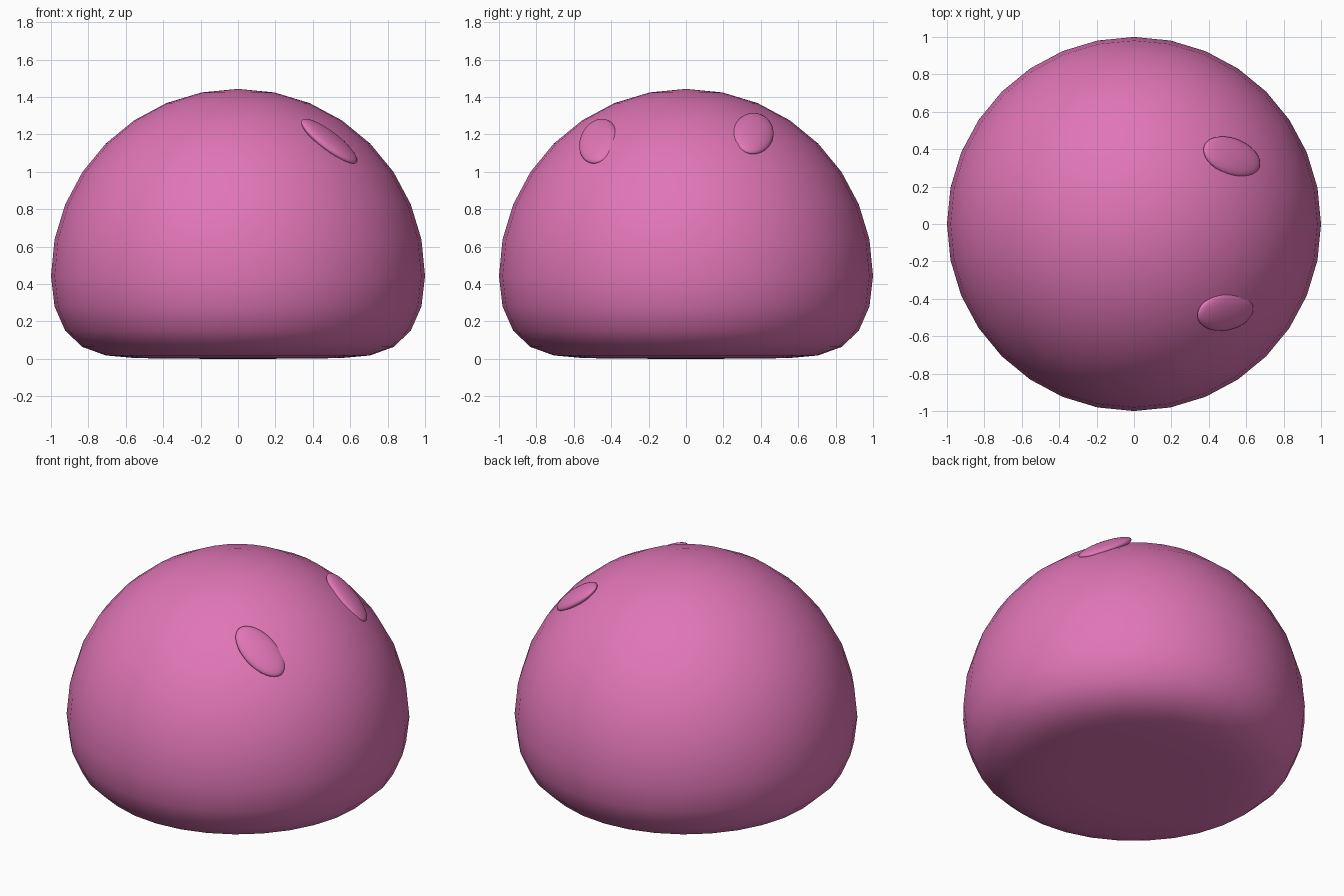
import bpy, math
from mathutils import Vector, Matrix

if "Cube" in bpy.data.objects:
    bpy.data.objects.remove(bpy.data.objects["Cube"])

pink = bpy.data.materials.new("pink")
pink.diffuse_color = (0.75, 0.18, 0.47, 1)
pink.use_nodes = True
pink.node_tree.nodes["Principled BSDF"].inputs["Base Color"].default_value = pink.diffuse_color


def finish(obj, name):
    obj.name = name
    obj.data.materials.append(pink)
    for p in obj.data.polygons:
        p.use_smooth = True


# Body: sphere whose lower half is squashed onto a flat base
CENTRE = 0.443
LOWER = [0.443, 0.28, 0.15, 0.063, 0.018, 0.004, 0.001, 0.0, 0.0]
bpy.ops.mesh.primitive_uv_sphere_add(segments=32, ring_count=16, radius=1)
body = bpy.context.object
for v in body.data.vertices:
    if v.co.z > -0.01:
        v.co.z += CENTRE
    else:
        ring = round(math.asin(max(-1, v.co.z)) / (-math.pi / 16))
        v.co.z = LOWER[ring]
finish(body, "body")


# Eyes: flattened ellipsoids lying on the body surface
def eye(name, centre, normal, long_axis):
    n = Vector(normal).normalized()
    u = Vector(long_axis)
    u = (u - n * u.dot(n)).normalized()
    v = n.cross(u)
    bpy.ops.mesh.primitive_uv_sphere_add(segments=32, ring_count=16, radius=1)
    obj = bpy.context.object
    axes = Matrix((u, v, n)).transposed().to_4x4()
    size = Matrix.Diagonal((0.185, 0.108, 0.036, 1))
    obj.data.transform(Matrix.Translation(centre) @ axes @ size)
    finish(obj, name)


eye("front_eye", (0.488, -0.470, 1.163), (0.57, -0.37, 0.73), (0.79, 0.03, -0.61))
eye("back_eye", (0.523, 0.360, 1.204), (0.58, 0.30, 0.76), (0.80, -0.22, -0.57))
